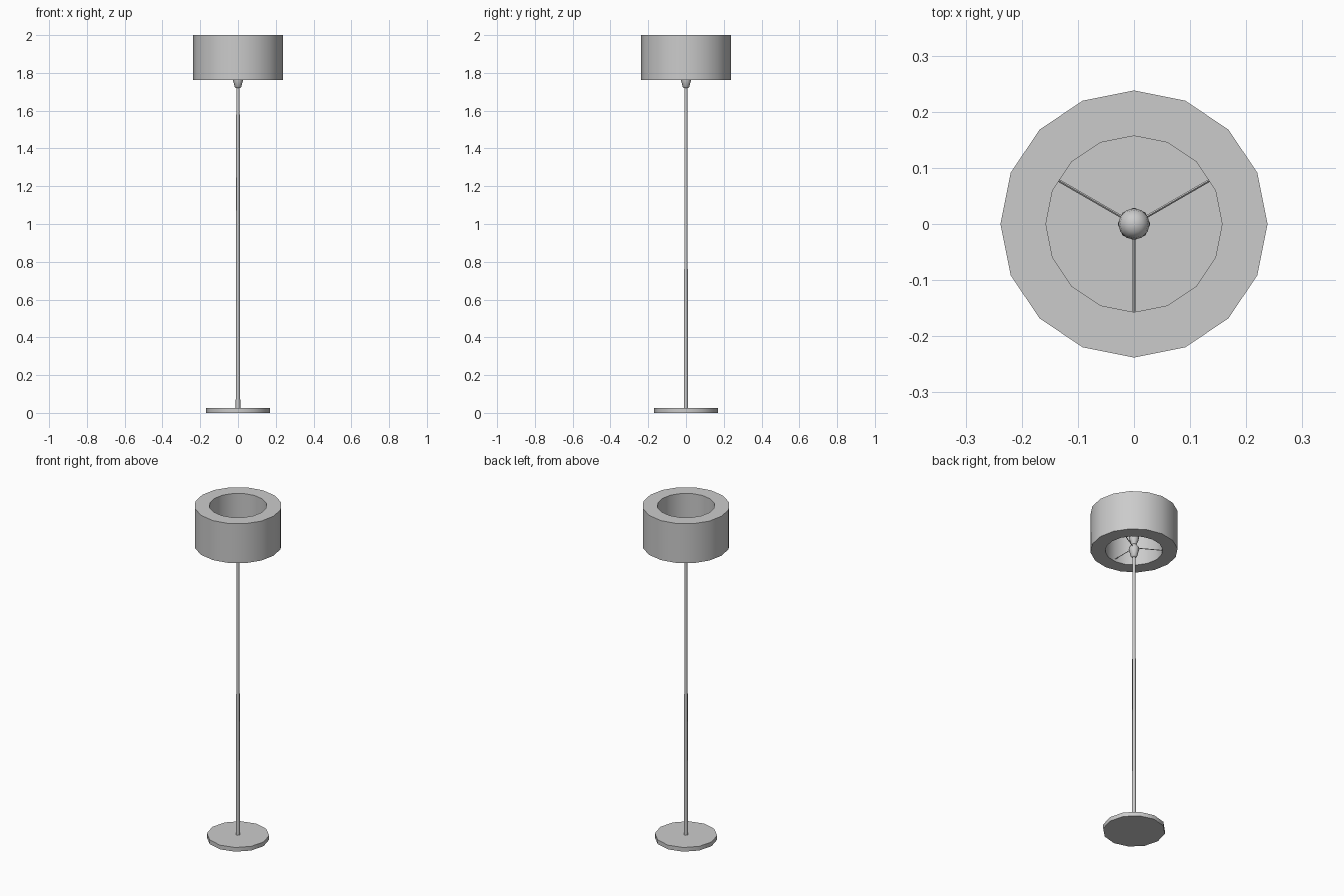
import bpy, bmesh
from math import sin, cos, pi, radians
from mathutils import Vector

if "Cube" in bpy.data.objects:
    bpy.data.objects.remove(bpy.data.objects["Cube"])


def make_object(name, bm, smooth=None):
    bmesh.ops.recalc_face_normals(bm, faces=bm.faces[:])
    mesh = bpy.data.meshes.new(name)
    bm.to_mesh(mesh)
    bm.free()
    obj = bpy.data.objects.new(name, mesh)
    bpy.context.collection.objects.link(obj)
    if smooth:
        bpy.ops.object.select_all(action='DESELECT')
        obj.select_set(True)
        bpy.context.view_layer.objects.active = obj
        bpy.ops.object.shade_smooth_by_angle(angle=radians(smooth))
    return obj


def lathe(name, profile, sides, closed=False, smooth=50):
    """Revolve (radius, z) pairs around z; open profiles get end caps."""
    bm = bmesh.new()
    rings = [[bm.verts.new((r * cos(2 * pi * i / sides), r * sin(2 * pi * i / sides), z))
              for i in range(sides)] for r, z in profile]
    pairs = list(zip(rings, rings[1:]))
    if closed:
        pairs.append((rings[-1], rings[0]))
    else:
        bm.faces.new(rings[0])
        bm.faces.new(rings[-1])
    for a, b in pairs:
        for i in range(sides):
            j = (i + 1) % sides
            bm.faces.new((a[i], a[j], b[j], b[i]))
    return make_object(name, bm, smooth)


def rod(name, start, end, radius):
    start, end = Vector(start), Vector(end)
    axis = end - start
    bm = bmesh.new()
    bmesh.ops.create_cone(bm, cap_ends=True, segments=4, radius1=radius,
                          radius2=radius, depth=axis.length)
    bm.transform(axis.to_track_quat('Z', 'Y').to_matrix().to_4x4())
    bmesh.ops.translate(bm, verts=bm.verts[:], vec=(start + end) / 2)
    return make_object(name, bm)


# Floor disc and slightly tapered pole
lathe("base", [(0.17, 0), (0.17, 0.025)], 12)
lathe("pole", [(0.012, 0.02), (0.009, 1.73)], 6, smooth=65)

# Flared socket and bulb
lathe("socket", [(0.012, 1.72), (0.017, 1.725), (0.029, 1.77),
                 (0.026, 1.785), (0.014, 1.80)], 8)
lathe("bulb", [(0.013, 1.795), (0.017, 1.81), (0.025, 1.83), (0.028, 1.848),
               (0.025, 1.863), (0.015, 1.874), (0.004, 1.877)], 12)

# Thick ring shade
lathe("shade", [(0.238, 1.763), (0.238, 2.0), (0.157, 2.0), (0.157, 1.763)], 16, closed=True)

# Three spokes carrying the shade
for n in range(3):
    a = radians(30 + 120 * n)
    rod(f"spoke_{n + 1}", (0.01 * cos(a), 0.01 * sin(a), 1.78),
        (0.156 * cos(a), 0.156 * sin(a), 1.78), 0.0025)
